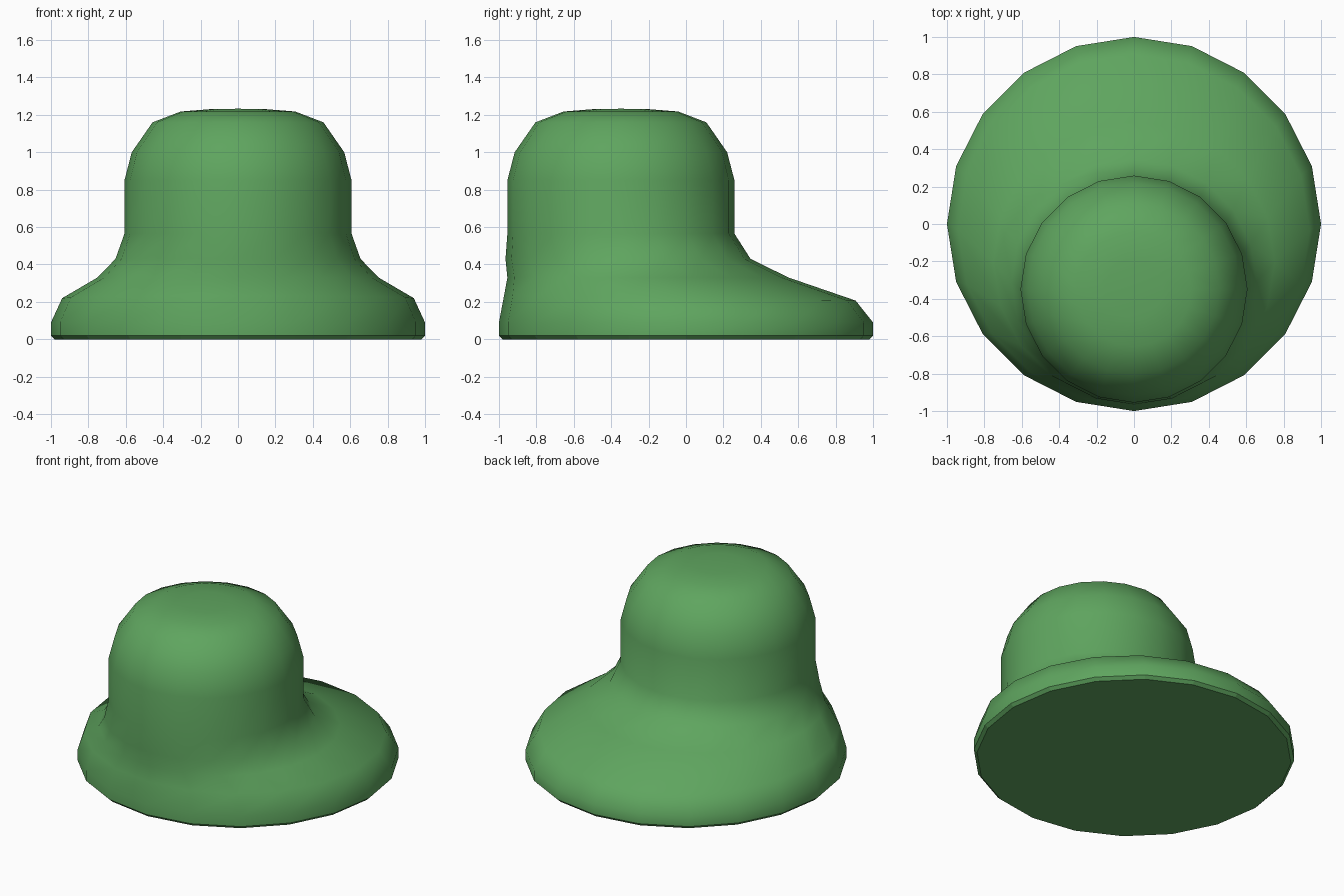
import bpy, bmesh, math

if "Cube" in bpy.data.objects:
    bpy.data.objects.remove(bpy.data.objects["Cube"])

SIDES = 20

green = bpy.data.materials.new("leaf_green")
green.diffuse_color = (0.114, 0.376, 0.114, 1)
green.use_nodes = True
green.node_tree.nodes["Principled BSDF"].inputs["Base Color"].default_value = green.diffuse_color

# Hat cross-sections: radius, y offset, height, forward tilt of the ring
rings = [
    (0.98, 0.0, 0.0, 0.0),         # underside rim
    (1.0, 0.0, 0.02, 0.0),
    (1.0, 0.0, 0.09, 0.0),         # brim edge
    (0.94, -0.033, 0.22, 0.013),   # brim shoulder
    (0.752, -0.203, 0.33, 0.0),    # brim slope
    (0.655, -0.31, 0.43, 0.0),
    (0.607, -0.348, 0.565, 0.0),   # crown wall
    (0.607, -0.348, 0.85, 0.0),
    (0.568, -0.348, 1.0, 0.0),     # rounded crown top
    (0.457, -0.348, 1.16, 0.0),
    (0.306, -0.348, 1.218, 0.0),
    (0.155, -0.348, 1.23, 0.0),
]

bm = bmesh.new()
loops = []
for r, cy, z, tilt in rings:
    loop = []
    for i in range(SIDES):
        a = 2 * math.pi * i / SIDES
        loop.append(bm.verts.new((r * math.cos(a), cy + r * math.sin(a), z - tilt * math.sin(a))))
    loops.append(loop)

# Walls: the bottom bevel stays flat, everything above is smooth
for k, (low, high) in enumerate(zip(loops, loops[1:])):
    for i in range(SIDES):
        j = (i + 1) % SIDES
        face = bm.faces.new((low[i], low[j], high[j], high[i]))
        face.smooth = k > 0

# Crown tip
tip = bm.verts.new((0, -0.348, 1.233))
for i in range(SIDES):
    bm.faces.new((loops[-1][i], loops[-1][(i + 1) % SIDES], tip)).smooth = True

# Flat underside
bm.faces.new(list(reversed(loops[0]))).smooth = False
bm.normal_update()

mesh = bpy.data.meshes.new("hat")
bm.to_mesh(mesh)
bm.free()
mesh.materials.append(green)
hat = bpy.data.objects.new("hat", mesh)
bpy.context.collection.objects.link(hat)
